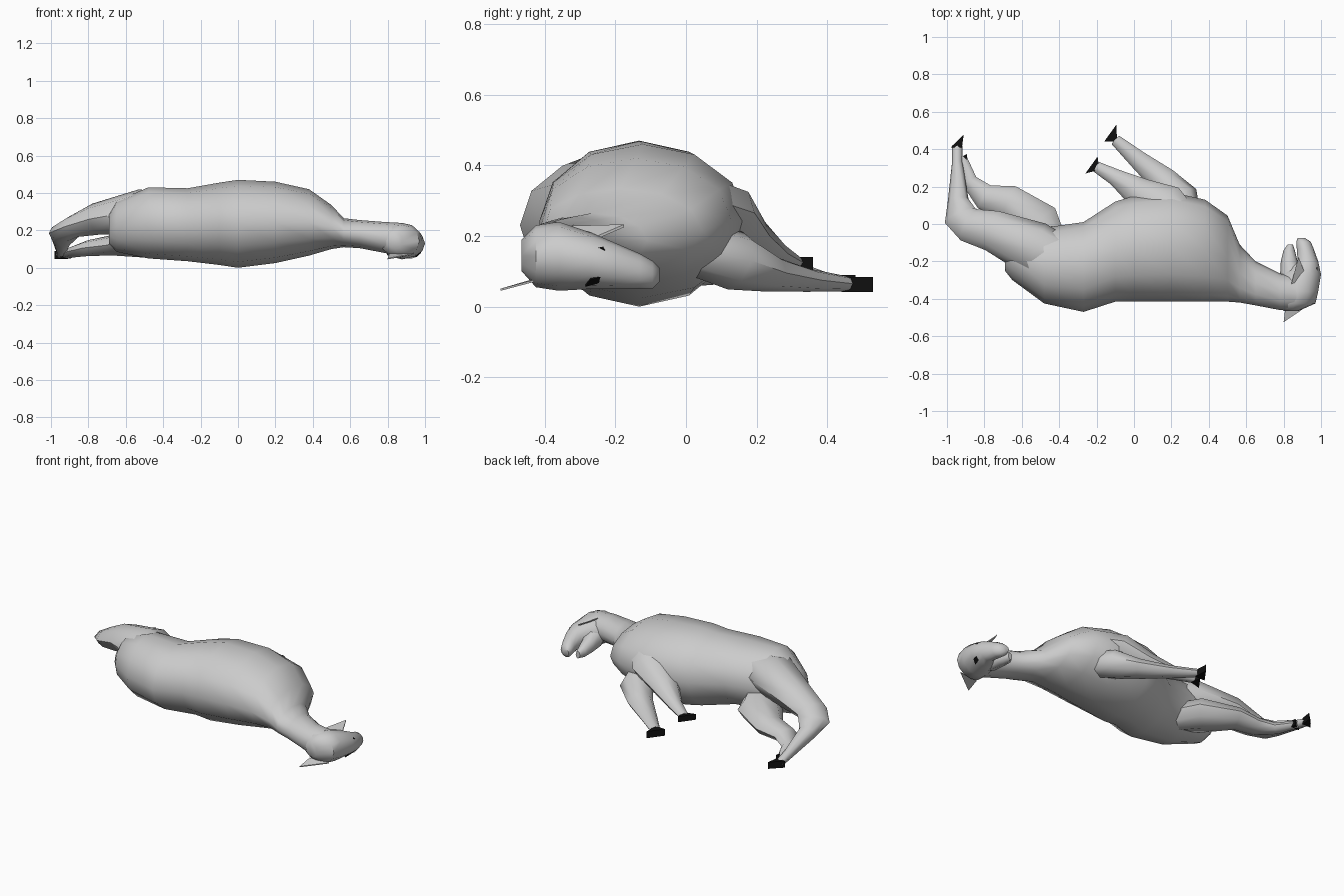
import bpy, bmesh
from math import sin, cos, pi
from mathutils import Vector

black = bpy.data.materials.new("black")
black.diffuse_color = (0.005, 0.005, 0.005, 1)


def finish(name, bm, mat=None, smooth=True):
    bmesh.ops.recalc_face_normals(bm, faces=bm.faces[:])
    me = bpy.data.meshes.new(name)
    bm.to_mesh(me)
    bm.free()
    ob = bpy.data.objects.new(name, me)
    bpy.context.collection.objects.link(ob)
    if mat:
        me.materials.append(mat)
    if smooth:
        bpy.ops.object.select_all(action='DESELECT')
        ob.select_set(True)
        bpy.context.view_layer.objects.active = ob
        bpy.ops.object.shade_smooth_by_angle(angle=0.9)
    return ob


def skin(name, rings):
    bm = bmesh.new()
    vs = [[bm.verts.new(p) for p in r] for r in rings]
    n = len(vs[0])
    for a, b in zip(vs, vs[1:]):
        for i in range(n):
            j = (i + 1) % n
            bm.faces.new((a[i], a[j], b[j], b[i]))
    bm.faces.new(vs[0])
    bm.faces.new(vs[-1])
    return finish(name, bm)


def section_loft(name, axis, sections, n=12):
    """Rings given by position on the axis, side range and height range."""
    rings = []
    for t, a0, a1, z0, z1 in sections:
        ring = []
        for k in range(n):
            w = 2 * pi * k / n
            a = (a0 + a1) / 2 + (a1 - a0) / 2 * cos(w)
            z = (z0 + z1) / 2 + (z1 - z0) / 2 * sin(w)
            ring.append((t, a, z) if axis == 'x' else (a, t, z))
        rings.append(ring)
    return skin(name, rings)


def limb(name, path, n=8):
    """Tube along points (x, y, z, half width, half height)."""
    pts = [Vector(p[:3]) for p in path]
    rings = []
    for i, p in enumerate(path):
        d = Vector((0, 0, 0))
        if i > 0:
            d += (pts[i] - pts[i - 1]).normalized()
        if i < len(pts) - 1:
            d += (pts[i + 1] - pts[i]).normalized()
        side = d.cross(Vector((0, 0, 1))).normalized()
        up = side.cross(d).normalized()
        rings.append([pts[i] + side * p[3] * cos(2 * pi * k / n)
                      + up * p[4] * sin(2 * pi * k / n) for k in range(n)])
    return skin(name, rings)


def plate(name, pts, thick, mat=None):
    bm = bmesh.new()
    a = [bm.verts.new(p) for p in pts]
    b = [bm.verts.new(Vector(p) + Vector(thick)) for p in pts]
    bm.faces.new(a)
    bm.faces.new(b)
    for i in range(len(a)):
        j = (i + 1) % len(a)
        bm.faces.new((a[i], a[j], b[j], b[i]))
    return finish(name, bm, mat, False)


# Torso and neck, lying on its side
section_loft("body", 'x', [
    (-0.69, -0.25, -0.10, 0.13, 0.29),
    (-0.65, -0.30, -0.05, 0.085, 0.355),
    (-0.48, -0.425, -0.02, 0.05, 0.43),
    (-0.27, -0.47, 0.01, 0.035, 0.425),
    (-0.10, -0.415, 0.12, 0.015, 0.455),
    (0.00, -0.415, 0.15, 0.00, 0.47),
    (0.20, -0.415, 0.17, 0.025, 0.46),
    (0.38, -0.415, 0.13, 0.065, 0.42),
    (0.50, -0.415, 0.045, 0.10, 0.335),
    (0.565, -0.42, -0.11, 0.11, 0.265),
    (0.65, -0.435, -0.20, 0.105, 0.255),
    (0.78, -0.46, -0.265, 0.08, 0.245),
    (0.87, -0.465, -0.28, 0.06, 0.24)])

# Head with open mouth
section_loft("head", 'y', [
    (-0.465, 0.80, 0.88, 0.10, 0.19),
    (-0.425, 0.76, 0.97, 0.055, 0.23),
    (-0.36, 0.77, 0.985, 0.045, 0.24),
    (-0.27, 0.79, 1.00, 0.05, 0.21),
    (-0.20, 0.875, 0.985, 0.05, 0.18),
    (-0.13, 0.87, 0.96, 0.05, 0.15),
    (-0.095, 0.868, 0.945, 0.05, 0.13),
    (-0.075, 0.875, 0.915, 0.07, 0.11)])
section_loft("lower_jaw", 'y', [
    (-0.29, 0.78, 0.92, 0.055, 0.19),
    (-0.20, 0.785, 0.875, 0.055, 0.15),
    (-0.14, 0.80, 0.86, 0.05, 0.12),
    (-0.11, 0.82, 0.85, 0.055, 0.10)], 8)

# Ears and eyes
plate("upper_ear", [(0.83, -0.36, 0.22), (0.92, -0.28, 0.18), (0.88, -0.175, 0.225)], (0, 0, 0.008))
plate("lower_ear", [(0.81, -0.44, 0.07), (0.94, -0.43, 0.07), (0.80, -0.525, 0.045)], (0, 0, 0.006))
eye = [(0.945, -0.285, 0.18), (0.97, -0.27, 0.16), (0.975, -0.23, 0.148), (0.95, -0.24, 0.168)]
plate("upper_eye", eye, (0.007, 0, 0.014), black)
plate("lower_eye", [(x, y, 0.25 - z) for x, y, z in eye], (0.006, 0, -0.014), black)

# Front legs
limb("lower_front_leg", [
    (0.28, 0.02, 0.17, 0.08, 0.08), (0.25, 0.14, 0.13, 0.095, 0.085),
    (0.16, 0.23, 0.095, 0.075, 0.053), (0.02, 0.345, 0.075, 0.05, 0.033),
    (-0.10, 0.45, 0.065, 0.03, 0.022)])
limb("upper_front_leg", [
    (0.30, -0.04, 0.32, 0.10, 0.09), (0.16, 0.09, 0.265, 0.13, 0.09),
    (0.03, 0.165, 0.20, 0.085, 0.06), (-0.10, 0.25, 0.15, 0.045, 0.035),
    (-0.20, 0.305, 0.125, 0.03, 0.02)])

# Hind legs
limb("upper_hind_leg", [
    (-0.30, -0.20, 0.30, 0.08, 0.08), (-0.52, -0.14, 0.30, 0.15, 0.12),
    (-0.76, -0.035, 0.26, 0.11, 0.085), (-0.88, -0.005, 0.22, 0.095, 0.06),
    (-0.93, 0.045, 0.185, 0.09, 0.05), (-0.94, 0.13, 0.15, 0.055, 0.045),
    (-0.945, 0.33, 0.09, 0.028, 0.03), (-0.945, 0.42, 0.068, 0.028, 0.02)])
limb("lower_hind_leg", [
    (-0.40, -0.20, 0.16, 0.08, 0.08), (-0.52, 0.00, 0.14, 0.13, 0.085),
    (-0.67, 0.12, 0.12, 0.09, 0.055), (-0.80, 0.145, 0.105, 0.07, 0.042),
    (-0.88, 0.23, 0.085, 0.042, 0.03), (-0.92, 0.36, 0.07, 0.024, 0.022)])

# Hooves: heel, side, toe, base height, thickness
for name, poly, z, h in [
        ("lower_front_hoof", [(-0.16, 0.44), (-0.09, 0.44), (-0.095, 0.53)], 0.042, 0.042),
        ("upper_front_hoof", [(-0.26, 0.27), (-0.185, 0.29), (-0.195, 0.36)], 0.105, 0.035),
        ("upper_hind_hoof", [(-0.98, 0.41), (-0.92, 0.41), (-0.91, 0.48)], 0.047, 0.042),
        ("lower_hind_hoof", [(-0.95, 0.34), (-0.895, 0.34), (-0.893, 0.375)], 0.05, 0.04)]:
    plate(name, [(x, y, z) for x, y in poly], (0, 0, h), black)
